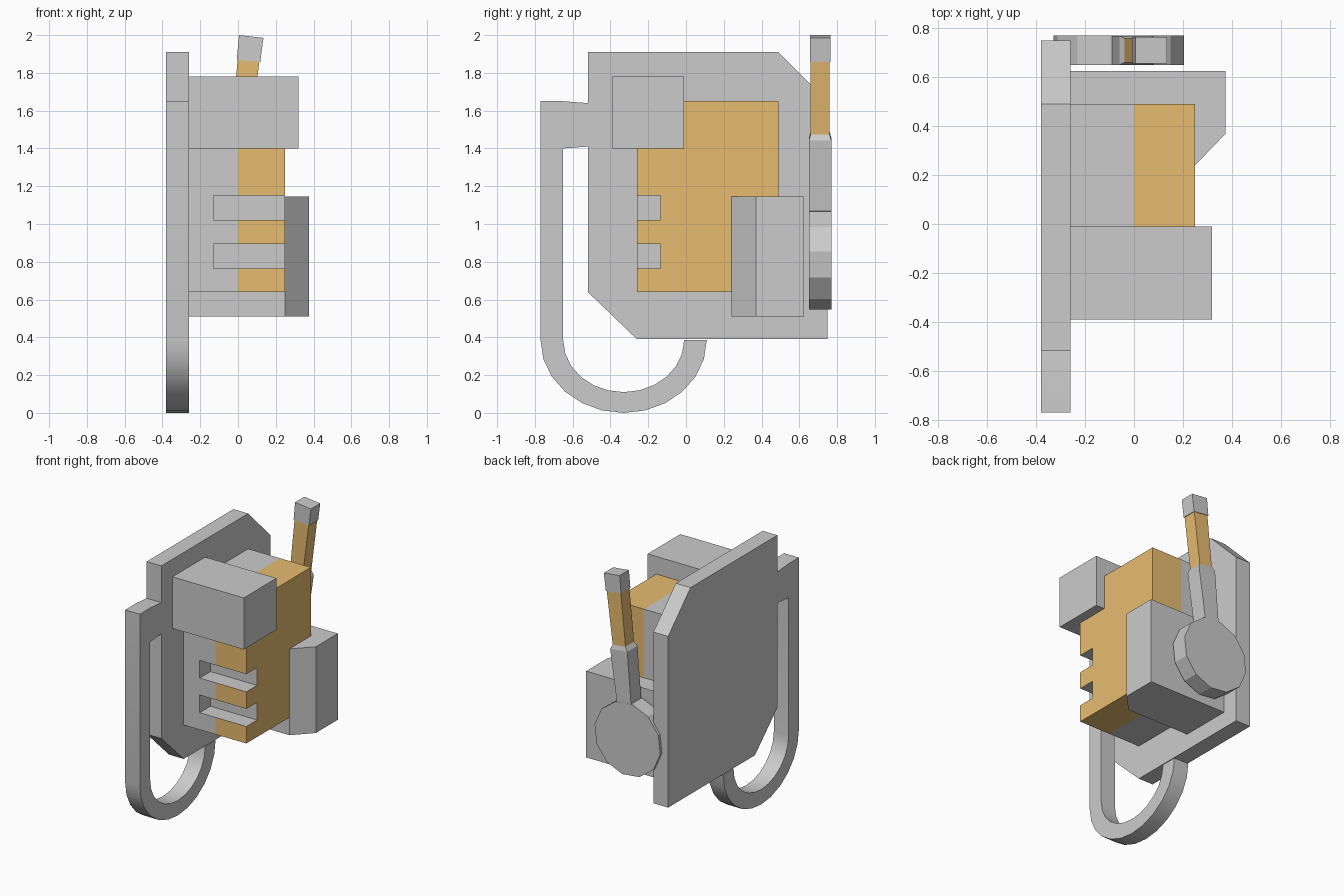
import bpy, bmesh, math
from mathutils import Matrix, Vector

if "Cube" in bpy.data.objects:
    bpy.data.objects.remove(bpy.data.objects["Cube"])

orange = bpy.data.materials.new("orange")
orange.diffuse_color = (0.8, 0.5, 0.16, 1)
orange.use_nodes = True
orange.node_tree.nodes["Principled BSDF"].inputs["Base Color"].default_value = orange.diffuse_color


def make(name, bm, mat=None):
    bmesh.ops.recalc_face_normals(bm, faces=bm.faces[:])
    me = bpy.data.meshes.new(name)
    bm.to_mesh(me)
    bm.free()
    ob = bpy.data.objects.new(name, me)
    bpy.context.collection.objects.link(ob)
    if mat:
        me.materials.append(mat)
    return ob


def prism(name, points, direction, mat=None):
    """Extrude a flat outline along a direction."""
    bm = bmesh.new()
    face = bm.faces.new([bm.verts.new(p) for p in points])
    new = bmesh.ops.extrude_face_region(bm, geom=[face], use_keep_orig=True)["geom"]
    bmesh.ops.translate(bm, vec=direction,
                        verts=[v for v in new if isinstance(v, bmesh.types.BMVert)])
    return make(name, bm, mat)


def side_prism(name, yz, x0, x1, mat=None):
    return prism(name, [(x0, y, z) for y, z in yz], Vector((x1 - x0, 0, 0)), mat)


def box(name, x0, x1, y0, y1, z0, z1):
    return side_prism(name, [(y0, z0), (y1, z0), (y1, z1), (y0, z1)], x0, x1)


# back plate with two clipped corners
side_prism("back_plate", [(-0.52, 0.64), (-0.26, 0.39), (0.75, 0.39), (0.75, 1.65),
                          (0.49, 1.91), (-0.52, 1.91)], -0.38, -0.26)

# flat hose looping from the plate side round to its underside
def arc(ry, rz, n=12):
    return [(-0.33 - ry * math.cos(math.pi * i / n), 0.385 - rz * math.sin(math.pi * i / n))
            for i in range(n + 1)]

hose = side_prism("hose", [(-0.52, 1.64), (-0.65, 1.65), (-0.77, 1.65)] + arc(0.44, 0.385)
                  + arc(0.32, 0.275)[::-1] + [(-0.65, 1.40), (-0.52, 1.41)], -0.38, -0.26)
bpy.context.view_layer.objects.active = hose
hose.select_set(True)
bpy.ops.object.shade_smooth_by_angle(angle=math.radians(30))
hose.select_set(False)

# main body: grey inner half, orange outer half
body = box("main_body", -0.26, 0.25, -0.26, 0.49, 0.64, 1.65)
body.data.materials.append(None)
body.data.materials.append(orange)
bm = bmesh.new()
bm.from_mesh(body.data)
bmesh.ops.bisect_plane(bm, geom=bm.verts[:] + bm.edges[:] + bm.faces[:],
                       plane_co=(0, 0, 0), plane_no=(1, 0, 0))
for f in bm.faces:
    f.material_index = 1 if f.calc_center_median().x > 0.01 else 0
bm.to_mesh(body.data)
bm.free()

# two grey vent slots cut in the front edge
for i, (z0, z1) in enumerate([(1.02, 1.15), (0.765, 0.895)]):
    cutter = box("vent_cutter", -0.13, 0.4, -0.4, -0.135, z0, z1)
    cutter.hide_render = True
    mod = body.modifiers.new("vent", 'BOOLEAN')
    mod.operation = 'DIFFERENCE'
    mod.solver = 'EXACT'
    mod.object = cutter
    bpy.context.view_layer.objects.active = body
    bpy.ops.object.modifier_apply(modifier=mod.name)
    bpy.data.objects.remove(cutter)

# upper front box and chamfered rear block
box("upper_box", -0.26, 0.32, -0.39, -0.01, 1.40, 1.78)
prism("rear_block", [(x, y, 0.51) for x, y in
                     [(-0.26, 0.24), (0.25, 0.24), (0.375, 0.37), (0.375, 0.625), (-0.26, 0.625)]],
      Vector((0, 0, 0.635)))

# tilted paddle behind: twelve-sided disc, stem, orange grip, tip
tilt = Matrix.Translation((-0.062, 0.71, 0.815)) @ Matrix.Rotation(math.radians(6.4), 4, 'Y')


def loft(name, sections, mat=None):
    """Rectangular sections (height, width, depth) joined along the paddle axis."""
    bm = bmesh.new()
    rings = [[bm.verts.new(tilt @ Vector((sx * w / 2, sy * d / 2, h)))
              for sx, sy in ((-1, -1), (1, -1), (1, 1), (-1, 1))] for h, w, d in sections]
    for a, b in zip(rings, rings[1:]):
        for i in range(4):
            j = (i + 1) % 4
            bm.faces.new((a[i], a[j], b[j], b[i]))
    bm.faces.new(rings[0])
    bm.faces.new(rings[-1])
    return make(name, bm, mat)


disc = [tilt @ Vector((0.27 * math.cos(a), -0.06, 0.27 * math.sin(a)))
        for a in (math.radians(15 + 30 * i) for i in range(12))]
prism("paddle_disc", disc, Vector((0, 0.12, 0)))
loft("paddle_stem", [(0.24, 0.115, 0.118), (0.64, 0.14, 0.118), (0.67, 0.105, 0.1)])
loft("paddle_grip", [(0.67, 0.105, 0.1), (1.055, 0.115, 0.1)], orange)
loft("paddle_tip", [(1.055, 0.125, 0.108), (1.185, 0.13, 0.108)])
